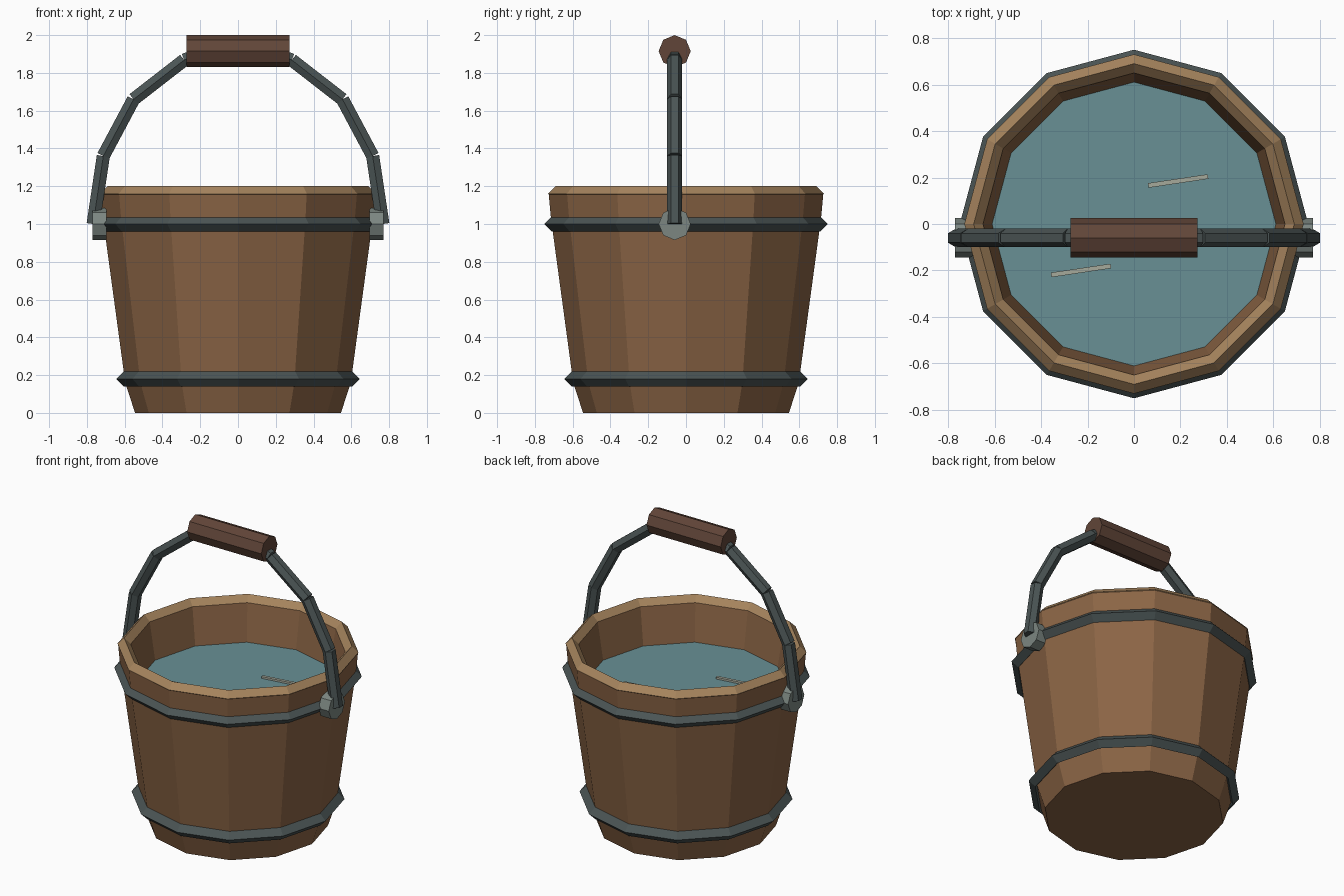
import bpy, bmesh, math
from mathutils import Vector

if "Cube" in bpy.data.objects:
    bpy.data.objects.remove(bpy.data.objects["Cube"])

SIDES = 12
HANDLE_Y = -0.06


def material(name, rgb):
    m = bpy.data.materials.new(name)
    m.diffuse_color = (*rgb, 1)
    m.use_nodes = True
    m.node_tree.nodes["Principled BSDF"].inputs["Base Color"].default_value = m.diffuse_color
    return m


WOOD = material("wood", (0.26, 0.13, 0.06))
RIM = material("pale_wood", (0.38, 0.23, 0.11))
GRIP = material("dark_wood", (0.12, 0.06, 0.04))
IRON = material("iron", (0.07, 0.09, 0.09))
STEEL = material("steel", (0.20, 0.24, 0.22))
WATER = material("water", (0.14, 0.28, 0.30))
GLINT = material("glint", (0.38, 0.40, 0.33))


def finish(name, mat):
    ob = bpy.context.object
    ob.name = name
    ob.data.materials.append(mat)
    return ob


def lathe(name, profile, mat):
    bm = bmesh.new()
    vs = [bm.verts.new((r, 0, z)) for r, z in profile]
    es = [bm.edges.new(p) for p in zip(vs, vs[1:])]
    bmesh.ops.spin(bm, geom=vs + es, cent=(0, 0, 0), axis=(0, 0, 1),
                   angle=math.tau, steps=SIDES)
    bmesh.ops.remove_doubles(bm, verts=bm.verts[:], dist=1e-4)
    bmesh.ops.recalc_face_normals(bm, faces=bm.faces[:])
    me = bpy.data.meshes.new(name)
    bm.to_mesh(me)
    bm.free()
    ob = bpy.data.objects.new(name, me)
    bpy.context.collection.objects.link(ob)
    me.materials.append(mat)


def ring(name, radius, z, mat):
    # four-sided ring: a diamond section bent round the bucket
    bpy.ops.mesh.primitive_torus_add(major_segments=SIDES, minor_segments=4,
                                     major_radius=radius, minor_radius=0.04,
                                     location=(0, 0, z))
    finish(name, mat)


def bar(name, a, b, radius, sides, mat):
    # prism from a to b in the handle plane, one corner facing the front
    a, b = Vector((a[0], HANDLE_Y, a[1])), Vector((b[0], HANDLE_Y, b[1]))
    d = b - a
    bpy.ops.mesh.primitive_cylinder_add(vertices=sides, radius=radius,
                                        depth=d.length, location=(a + b) / 2,
                                        rotation=(0, math.atan2(d.x, d.z), 0))
    finish(name, mat)


# Hollow bucket
lathe("bucket_body", [(0, 0), (0.545, 0), (0.597, 0.16), (0.715, 1.03),
                      (0.727, 1.16), (0.65, 1.16), (0.48, 0.1), (0, 0.1)], WOOD)

# Rim and hoops
ring("rim", 0.69, 1.16, RIM)
ring("upper_hoop", 0.71, 1.0, IRON)
ring("lower_hoop", 0.605, 0.18, IRON)

# Water surface with two glints
bpy.ops.mesh.primitive_circle_add(vertices=SIDES, radius=0.612, fill_type='NGON',
                                  location=(0, 0, 0.915), rotation=(0, 0, math.pi / 2))
finish("water", WATER)
for x, y in ((0.19, 0.185), (-0.228, -0.2)):
    bpy.ops.mesh.primitive_cube_add(size=1, location=(x, y, 0.92),
                                    rotation=(0, 0, math.radians(8.5)))
    finish("water_glint", GLINT).scale = (0.26, 0.02, 0.015)

# Bail handle: separate straight segments and a hinge on each side
path = [(0.767, 1.0), (0.713, 1.36), (0.553, 1.66), (0.285, 1.868), (0.2, 1.9)]
for s, side in ((-1, "left"), (1, "right")):
    for a, b in zip(path, path[1:]):
        bar(f"{side}_handle_segment", (s * a[0], a[1]), (s * b[0], b[1]), 0.04, 6, IRON)
    bar(f"{side}_hinge", (s * 0.695, 1.0), (s * 0.77, 1.0), 0.085, 8, STEEL)

# Grip
bar("grip", (-0.273, 1.915), (0.273, 1.915), 0.085, 8, GRIP)
